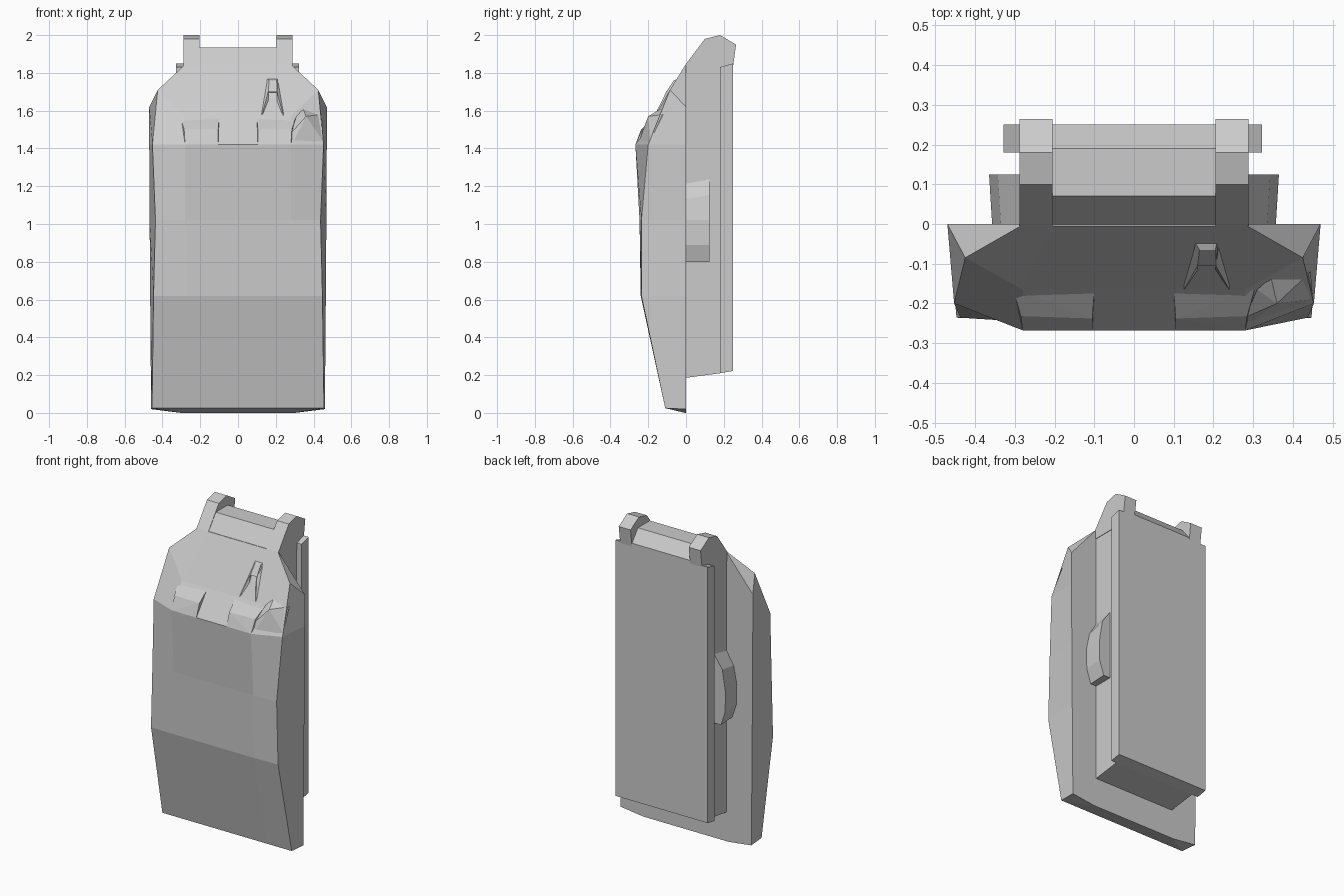
import bpy, bmesh


def finish(name, bm):
    bmesh.ops.recalc_face_normals(bm, faces=bm.faces)
    me = bpy.data.meshes.new(name)
    bm.to_mesh(me)
    bm.free()
    ob = bpy.data.objects.new(name, me)
    bpy.context.collection.objects.link(ob)
    return ob


def loft(name, rings):
    """Skin equal-sized closed rings and cap both ends."""
    bm = bmesh.new()
    rows = [[bm.verts.new(p) for p in r] for r in rings]
    n = len(rows[0])
    for a, b in zip(rows, rows[1:]):
        for i in range(n):
            j = (i + 1) % n
            bm.faces.new((a[i], a[j], b[j], b[i]))
    bm.faces.new(rows[0])
    bm.faces.new(rows[-1])
    return finish(name, bm)


def prism(name, profile, x0, x1):
    """Side profile of (y, z) points extruded along x."""
    return loft(name, [[(x, y, z) for y, z in profile] for x in (x0, x1)])


def hull(name, points):
    bm = bmesh.new()
    vs = [bm.verts.new(p) for p in points]
    res = bmesh.ops.convex_hull(bm, input=vs)
    bmesh.ops.delete(bm, geom=[v for v in bm.verts if not v.link_faces], context='VERTS')
    return finish(name, bm)


# Front shell: half sections (rear edge, side edge, front edge), mirrored in x
half_rows = [
    [(.30, 0, 0), (.30, -.005, 0), (.20, -.005, 0)],
    [(.46, 0, .02), (.455, -.11, .025), (.28, -.11, .025)],
    [(.465, 0, .62), (.447, -.236, .62), (.28, -.24, .62)],
    [(.468, 0, 1.02), (.437, -.236, 1.02), (.28, -.246, 1.02)],
    [(.47, 0, 1.42), (.453, -.20, 1.42), (.28, -.268, 1.42)],
    [(.47, 0, 1.62), (.425, -.085, 1.71), (.28, -.165, 1.57)],
    [(.285, 0, 1.84), (.285, -.005, 1.84), (.20, -.005, 1.84)],
]
loft("front_shell", [r + [(-x, y, z) for x, y, z in reversed(r)] for r in half_rows])

# Spine behind the shell, with a lower crest between the two top lugs
prism("spine", [(-.005, .185), (.18, .21), (.18, 1.83), (-.005, 1.83)], -.285, .285)
prism("top_bridge", [(-.005, 1.80), (-.005, 1.835), (.07, 1.935), (.19, 1.935),
                     (.25, 1.86), (.25, 1.80)], -.205, .205)
prism("back_plate", [(.18, .21), (.25, .222), (.25, 1.85), (.18, 1.83)], -.328, .322)

for side, s in (("left", -1), ("right", 1)):
    # Top lugs
    prism("top_lug_" + side, [(-.005, 1.78), (-.005, 1.84), (.10, 1.98), (.18, 2.0),
                              (.265, 1.95), (.25, 1.84), (.18, 1.78)], s * .205, s * .288)
    # Arched side grips, flaring slightly to the rear
    arch = [(.28, .80), (.325, .80), (.355, .89), (.357, 1.02), (.335, 1.13), (.28, 1.22)]
    loft("side_grip_" + side, [
        [(s * x, -.005, z) for x, z in arch],
        [(s * (x + (.008 if x > .3 else 0)), .125, z + (.025 if z > 1.1 else 0)) for x, z in arch]])
    # Raised brow blocks either side of the notch
    hull("brow_block_" + side, [(s * x, y, z) for x, y, z in [
        (.105, -.268, 1.42), (.105, -.238, 1.50), (.10, -.17, 1.56), (.105, -.20, 1.42),
        (.28, -.268, 1.42), (.285, -.232, 1.50), (.305, -.16, 1.565), (.29, -.20, 1.42)]])

# Small hooded vent: bridge and two tapering legs
hull("vent_hood", [(.15, -.04, 1.77), (.21, -.04, 1.77), (.16, -.105, 1.70), (.207, -.105, 1.70),
                   (.165, -.065, 1.76), (.205, -.065, 1.76), (.16, -.06, 1.69), (.207, -.06, 1.69)])
for side, s in (("left", -1), ("right", 1)):
    hull("vent_leg_" + side, [(.183 + s * x, y, z) for x, y, z in [
        (.062, -.10, 1.65), (.057, -.165, 1.575), (.023, -.105, 1.70),
        (.032, -.04, 1.77), (.022, -.12, 1.63), (.06, -.08, 1.65)]])

# Angled flap on the right shoulder
hull("shoulder_flap", [(.28, -.235, 1.48), (.31, -.165, 1.57), (.345, -.135, 1.61),
                       (.445, -.12, 1.58), (.36, -.20, 1.57), (.45, -.19, 1.44),
                       (.29, -.25, 1.43)])
